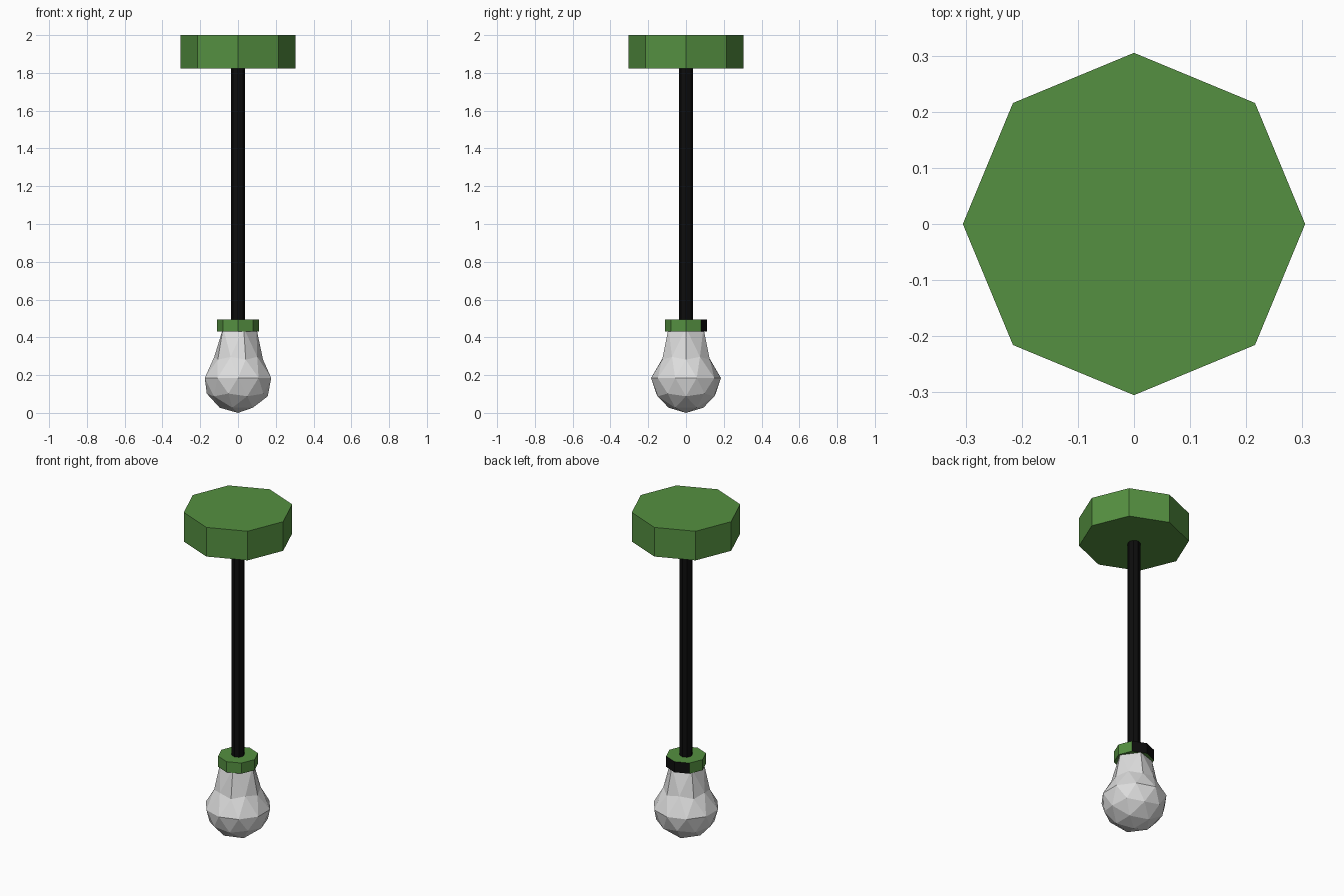
import bpy, bmesh, math

if "Cube" in bpy.data.objects:
    bpy.data.objects.remove(bpy.data.objects["Cube"])


def material(name, rgb):
    m = bpy.data.materials.new(name)
    m.diffuse_color = (*rgb, 1.0)
    m.use_nodes = True
    m.node_tree.nodes["Principled BSDF"].inputs["Base Color"].default_value = m.diffuse_color
    return m


GREEN = material("green metal", (0.09, 0.28, 0.052))
BLACK = material("black", (0.004, 0.004, 0.004))
GLASS = material("pale grey glass", (0.72, 0.72, 0.72))


def finish(name, bm, mats):
    bmesh.ops.recalc_face_normals(bm, faces=bm.faces)
    mesh = bpy.data.meshes.new(name)
    bm.to_mesh(mesh)
    bm.free()
    for m in mats:
        mesh.materials.append(m)
    ob = bpy.data.objects.new(name, mesh)
    bpy.context.collection.objects.link(ob)
    return ob


def prism(name, radius, z0, z1, mats, sides=8, rule=None):
    """Upright prism with a corner on the +x axis."""
    bm = bmesh.new()
    base = [bm.verts.new((radius * math.cos(2 * math.pi * i / sides),
                          radius * math.sin(2 * math.pi * i / sides), z0))
            for i in range(sides)]
    face = bm.faces.new(base)
    ext = bmesh.ops.extrude_face_region(bm, geom=[face], use_keep_orig=True)
    for v in ext["geom"]:
        if isinstance(v, bmesh.types.BMVert):
            v.co.z = z1
    bm.normal_update()
    if rule:
        for f in bm.faces:
            f.material_index = rule(f)
    return finish(name, bm, mats)


# ceiling plate, hanging rod
prism("ceiling_plate", 0.305, 1.822, 2.0, [GREEN])
prism("hanging_rod", 0.036, 0.47, 1.83, [BLACK])


# bulb collar: two side faces at the back are black
def back_faces(f):
    c = f.calc_center_median()
    az = math.degrees(math.atan2(c.y, c.x))
    return 1 if math.hypot(c.x, c.y) > 0.05 and 45 < az < 135 else 0


prism("bulb_collar", 0.112, 0.43, 0.495, [GREEN, BLACK], rule=back_faces)

# bulb: icosphere with the top pulled up into a neck
R = 0.185
bm = bmesh.new()
bmesh.ops.create_icosphere(bm, subdivisions=2, radius=1.0)
for v in bm.verts:
    z = v.co.z
    s = R
    if z > 0.7:            # neck end, hidden in the collar
        h = 0.45
    elif z > 0.2:          # shoulder ring
        s, h = R * 0.80, R + (z - 0.48) * R + 0.103
    else:
        h = R + z * R
    v.co = (v.co.x * s, v.co.y * s, h)
finish("bulb", bm, [GLASS])
